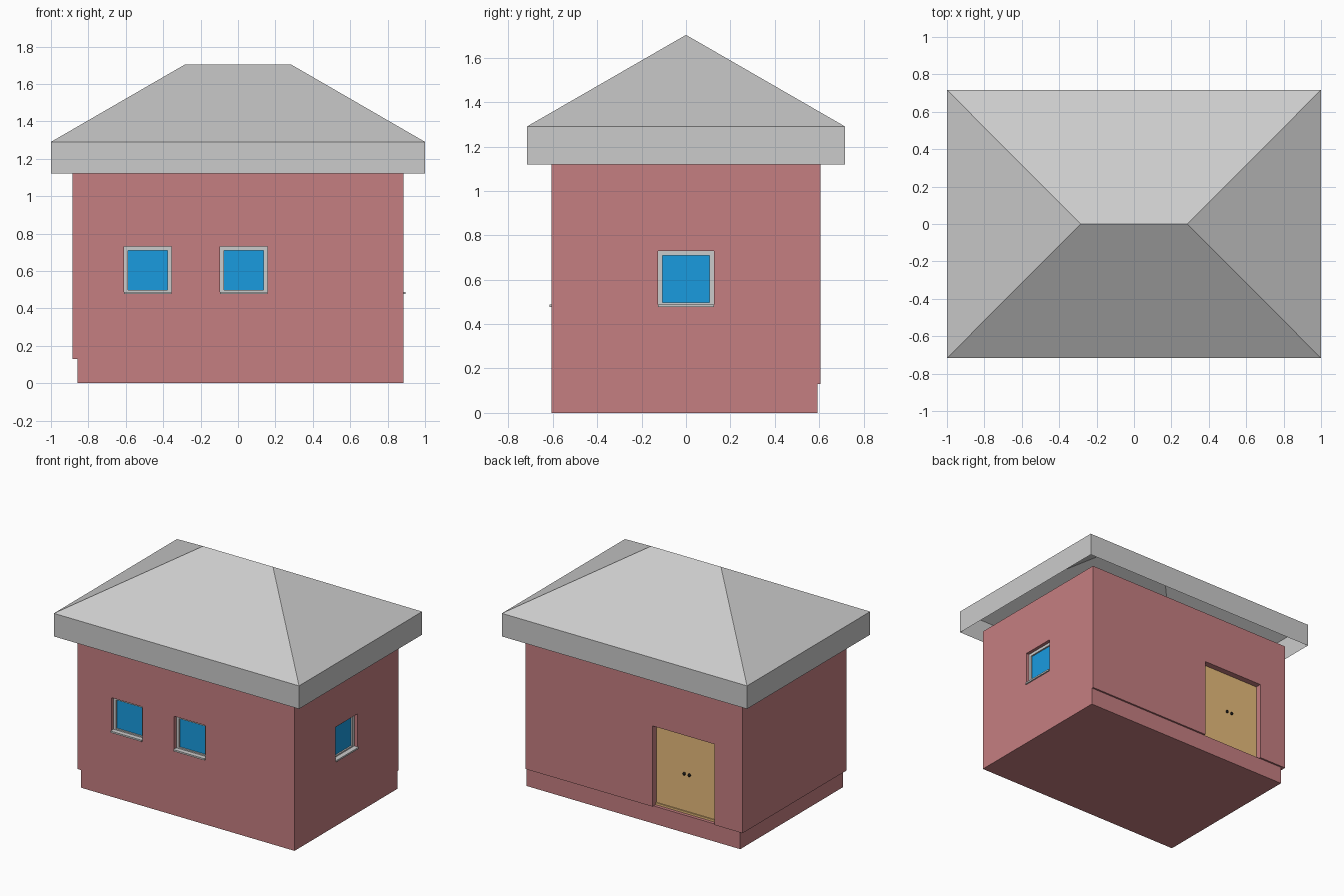
import bpy
import bmesh
from math import radians
from mathutils import Matrix, Vector

if "Cube" in bpy.data.objects:
    bpy.data.objects.remove(bpy.data.objects["Cube"])


def material(name, rgb):
    m = bpy.data.materials.new(name)
    m.diffuse_color = (*rgb, 1)
    m.use_nodes = True
    m.node_tree.nodes["Principled BSDF"].inputs["Base Color"].default_value = m.diffuse_color
    return m


BRICK = material("brick", (0.56, 0.21, 0.22))
GLASS = material("glass", (0.01, 0.33, 0.74))
WOOD = material("wood", (0.80, 0.50, 0.20))
BLACK = material("black", (0.01, 0.01, 0.01))


def finish(name, bm, mat=None, matrix=None):
    me = bpy.data.meshes.new(name)
    bmesh.ops.recalc_face_normals(bm, faces=bm.faces)
    bm.to_mesh(me)
    bm.free()
    ob = bpy.data.objects.new(name, me)
    bpy.context.collection.objects.link(ob)
    if mat:
        me.materials.append(mat)
    if matrix:
        ob.matrix_world = matrix
    return ob


def boxes(name, spans, mat=None, matrix=None):
    """One object made of boxes given as (x0, x1, y0, y1, z0, z1)."""
    bm = bmesh.new()
    for x0, x1, y0, y1, z0, z1 in spans:
        mid = Vector((x0 + x1, y0 + y1, z0 + z1)) / 2
        size = Matrix.Diagonal((x1 - x0, y1 - y0, z1 - z0, 1))
        bmesh.ops.create_cube(bm, size=1, matrix=Matrix.Translation(mid) @ size)
    return finish(name, bm, mat, matrix)


WX, WY, EAVE, STEP = 0.885, 0.605, 1.12, 0.13
walls = boxes("walls", [(-WX, WX, -WY, WY, 0, EAVE)], BRICK)


def cut(name, span, matrix=None):
    cutter = boxes(name, [span], BRICK, matrix)
    cutter.hide_render = True
    cutter.hide_set(True)
    mod = walls.modifiers.new(name, 'BOOLEAN')
    mod.operation = 'DIFFERENCE'
    mod.solver = 'EXACT'
    mod.object = cutter


# set-back base on the left and back sides
cut("left_base_cutter", (-1.2, -0.857, -1, 1, -0.2, STEP))
cut("back_base_cutter", (-1.3, 1.3, 0.592, 1, -0.2, STEP))

# recessed double door with two knobs
D0, D1, DTOP, DY = -0.657, -0.15, 0.725, WY - 0.045
cut("door_cutter", (D0, D1, DY - 0.02, 0.8, STEP, DTOP))
boxes("door", [(D0, D1, DY - 0.02, DY, STEP, DTOP)], WOOD)
boxes("door_threshold", [(D0, D1, DY, DY + 0.008, STEP, STEP + 0.015)], WOOD)
mid = (D0 + D1) / 2
for i, side in enumerate((-1, 1)):
    bm = bmesh.new()
    bmesh.ops.create_uvsphere(bm, u_segments=10, v_segments=6, radius=0.011)
    finish(f"door_knob_{i}", bm, BLACK,
           Matrix.Translation((mid + side * 0.021, DY + 0.008, 0.42)))


# windows: local frame has the wall face at y = 0 and outside towards -y
def window(name, matrix):
    h, b = 0.127, 0.021
    cut(name + "_cutter", (-h, h, -0.1, 0.05, -h, h), matrix)
    boxes(name + "_frame", [(-h, -h + b, 0.025, 0.05, -h, h),
                            (h - b, h, 0.025, 0.05, -h, h),
                            (-h + b, h - b, 0.025, 0.05, h - b, h),
                            (-h + b, h - b, 0.025, 0.05, -h, -h + b)], None, matrix)
    boxes(name + "_glass", [(-h + b, h - b, 0.036, 0.05, -h + b, h - b)], GLASS, matrix)
    boxes(name + "_sill", [(-h, h, -0.01, 0.025, -h, -h + 0.012)], None, matrix)


WZ = 0.603
window("front_left_window", Matrix.Translation((-0.482, -WY, WZ)))
window("front_mid_window", Matrix.Translation((0.03, -WY, WZ)))
window("right_window", Matrix.Translation((WX, 0, WZ)) @ Matrix.Rotation(radians(90), 4, 'Z'))

# hip roof: an open shell with a deep upright edge
bm = bmesh.new()
corners = [(-1, -0.717), (1, -0.717), (1, 0.717), (-1, 0.717)]
low = [bm.verts.new((x, y, EAVE)) for x, y in corners]
top = [bm.verts.new((x, y, 1.29)) for x, y in corners]
left, right = (bm.verts.new((x, 0, 1.703)) for x in (-0.285, 0.285))
for i in range(4):
    j = (i + 1) % 4
    bm.faces.new((low[i], low[j], top[j], top[i]))
bm.faces.new((top[0], top[1], right, left))
bm.faces.new((top[1], top[2], right))
bm.faces.new((top[2], top[3], left, right))
bm.faces.new((top[3], top[0], left))
finish("roof", bm)
